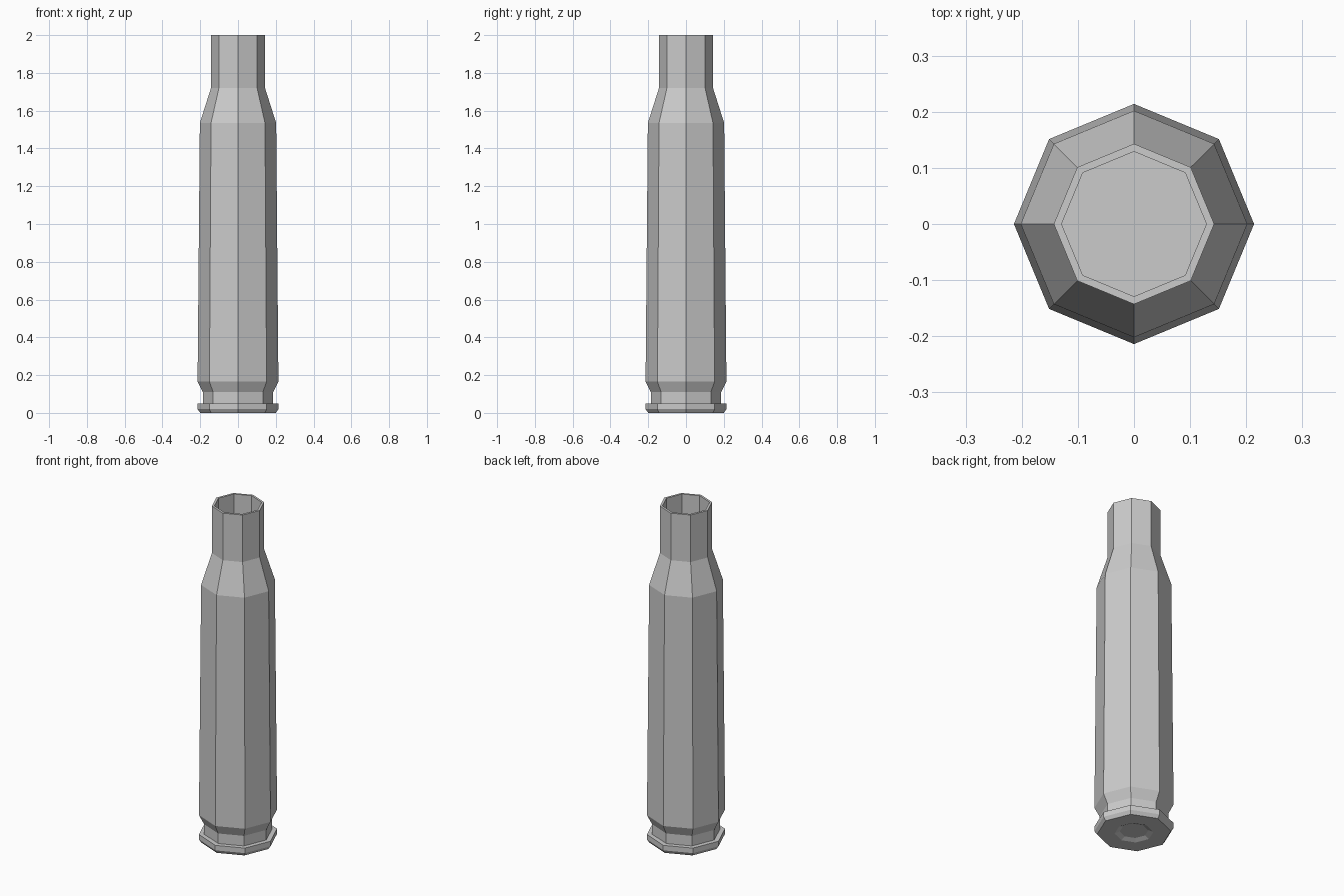
import bpy
import bmesh
from math import cos, sin, tau

SIDES = 8

cube = bpy.data.objects.get("Cube")
if cube:
    bpy.data.objects.remove(cube, do_unlink=True)

# Single plain metal colour
metal = bpy.data.materials.new("grey_metal")
metal.use_nodes = True
colour = (0.6, 0.6, 0.6, 1)
metal.diffuse_color = colour
metal.node_tree.nodes["Principled BSDF"].inputs["Base Color"].default_value = colour


def lathe(name, profile):
    """Revolve (radius, z) points into a faceted solid with flat end caps."""
    bm = bmesh.new()
    rings = [
        [bm.verts.new((r * cos(tau * i / SIDES), r * sin(tau * i / SIDES), z))
         for i in range(SIDES)]
        for r, z in profile
    ]
    for low, high in zip(rings, rings[1:]):
        for i in range(SIDES):
            j = (i + 1) % SIDES
            bm.faces.new((low[i], low[j], high[j], high[i]))
    bm.faces.new(rings[0][::-1])
    bm.faces.new(rings[-1])
    bmesh.ops.recalc_face_normals(bm, faces=bm.faces)
    mesh = bpy.data.meshes.new(name)
    bm.to_mesh(mesh)
    bm.free()
    mesh.materials.append(metal)
    obj = bpy.data.objects.new(name, mesh)
    bpy.context.collection.objects.link(obj)
    return obj


# Hollow case, from the recess in the base, up the outside and down the bore
lathe("cartridge_case", [
    (0.077, 0.012), (0.105, 0),                    # base recess
    (0.2, 0), (0.214, 0.02), (0.214, 0.05),        # chamfered rim
    (0.186, 0.05), (0.186, 0.11), (0.214, 0.165),  # groove
    (0.202, 1.535), (0.143, 1.72), (0.143, 2),     # body, shoulder, neck
    (0.129, 2), (0.129, 0.2),                      # mouth and bore
])
